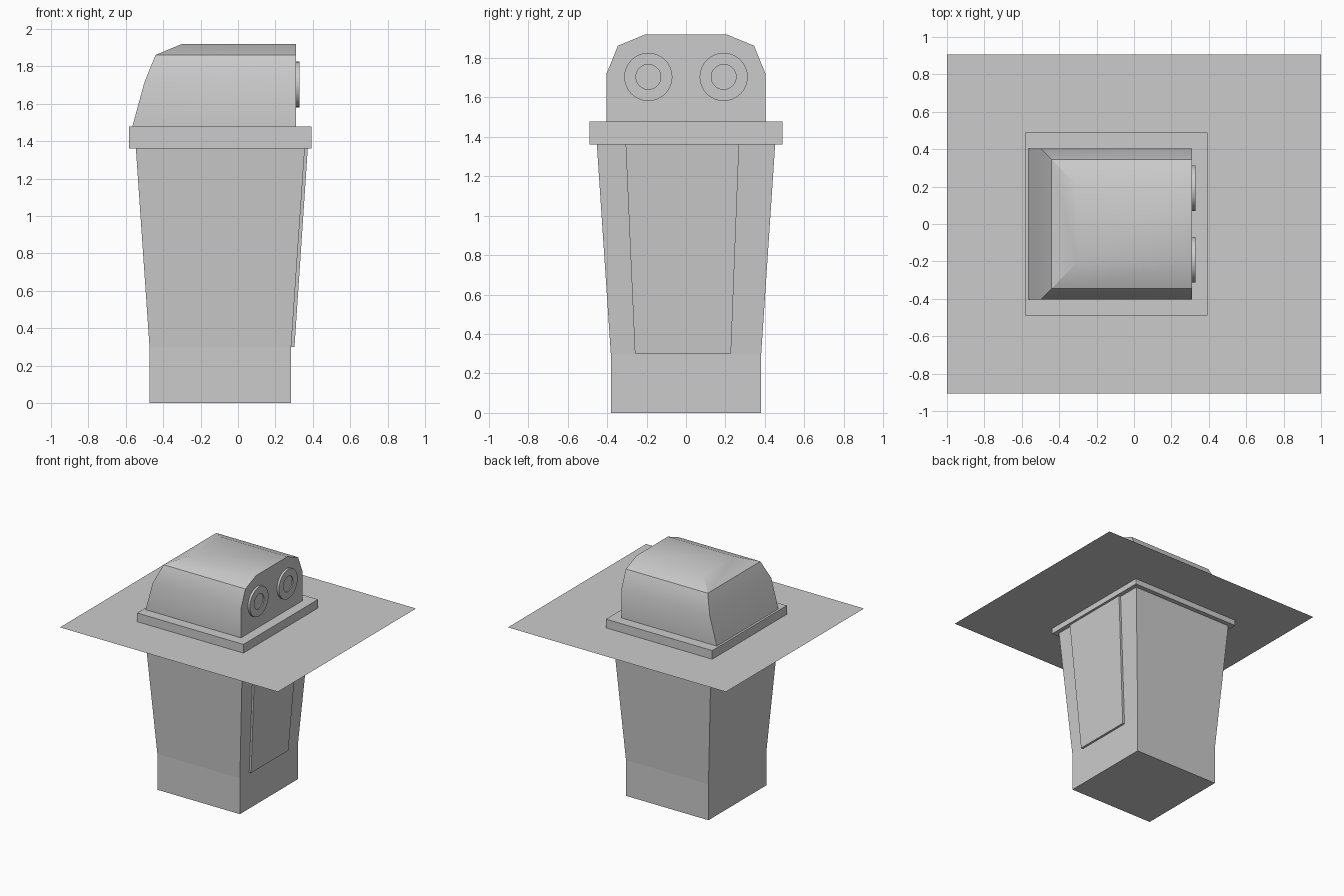
import bpy, bmesh
from math import pi, cos, sin

if "Cube" in bpy.data.objects:
    bpy.data.objects.remove(bpy.data.objects["Cube"])


def loft(name, rings):
    """Stack of rectangles (x0, x1, y0, y1, z) joined into a closed solid."""
    bm = bmesh.new()
    loops = [[bm.verts.new(p) for p in ((x0, y0, z), (x1, y0, z), (x1, y1, z), (x0, y1, z))]
             for x0, x1, y0, y1, z in rings]
    return skin(name, bm, loops)


def skin(name, bm, loops):
    """Bridge consecutive vertex loops and cap both ends."""
    for a, b in zip(loops, loops[1:]):
        n = len(a)
        for i in range(n):
            j = (i + 1) % n
            bm.faces.new((a[i], a[j], b[j], b[i]))
    bm.faces.new(loops[0][::-1])
    bm.faces.new(loops[-1])
    bmesh.ops.recalc_face_normals(bm, faces=bm.faces)
    me = bpy.data.meshes.new(name)
    bm.to_mesh(me)
    bm.free()
    ob = bpy.data.objects.new(name, me)
    bpy.context.collection.objects.link(ob)
    return ob


def smooth(ob):
    bpy.ops.object.select_all(action='DESELECT')
    ob.select_set(True)
    bpy.context.view_layer.objects.active = ob
    bpy.ops.object.shade_smooth_by_angle(angle=pi / 6)


# Tapered body with straight foot
loft("body", [(-0.473, 0.284, -0.381, 0.381, 0),
              (-0.473, 0.284, -0.381, 0.381, 0.297),
              (-0.546, 0.357, -0.452, 0.452, 1.361)])

# Raised panel on the +x side
loft("side_panel", [(0.27, 0.302, -0.259, 0.228, 0.30),
                    (0.34, 0.373, -0.306, 0.269, 1.361)])

# Collar around the top of the body
loft("collar", [(-0.583, 0.392, -0.489, 0.489, z) for z in (1.361, 1.478)])

# Hood with rounded shoulders and sloping back
hood = loft("hood", [(x, 0.31, -y, y, z) for x, y, z in (
    (-0.565, 0.404, 1.478), (-0.50, 0.404, 1.717),
    (-0.441, 0.345, 1.861), (-0.302, 0.205, 1.919))])
smooth(hood)

# Two round lenses with recessed centres
for side, label in ((-1, "lens_front"), (1, "lens_back")):
    bm = bmesh.new()
    loops = []
    for x, r in ((0.30, 0.122), (0.328, 0.122), (0.328, 0.063), (0.32, 0.063)):
        loops.append([bm.verts.new((x, side * 0.191 + r * cos(2 * pi * i / 32),
                                    1.703 + r * sin(2 * pi * i / 32))) for i in range(32)])
    smooth(skin(label, bm, loops))

# Flat surface the object is sunk into
bpy.ops.mesh.primitive_plane_add(size=1, location=(0, 0, 1.406))
sheet = bpy.context.object
sheet.name = "flat_sheet"
sheet.scale = (2, 1.81, 1)
